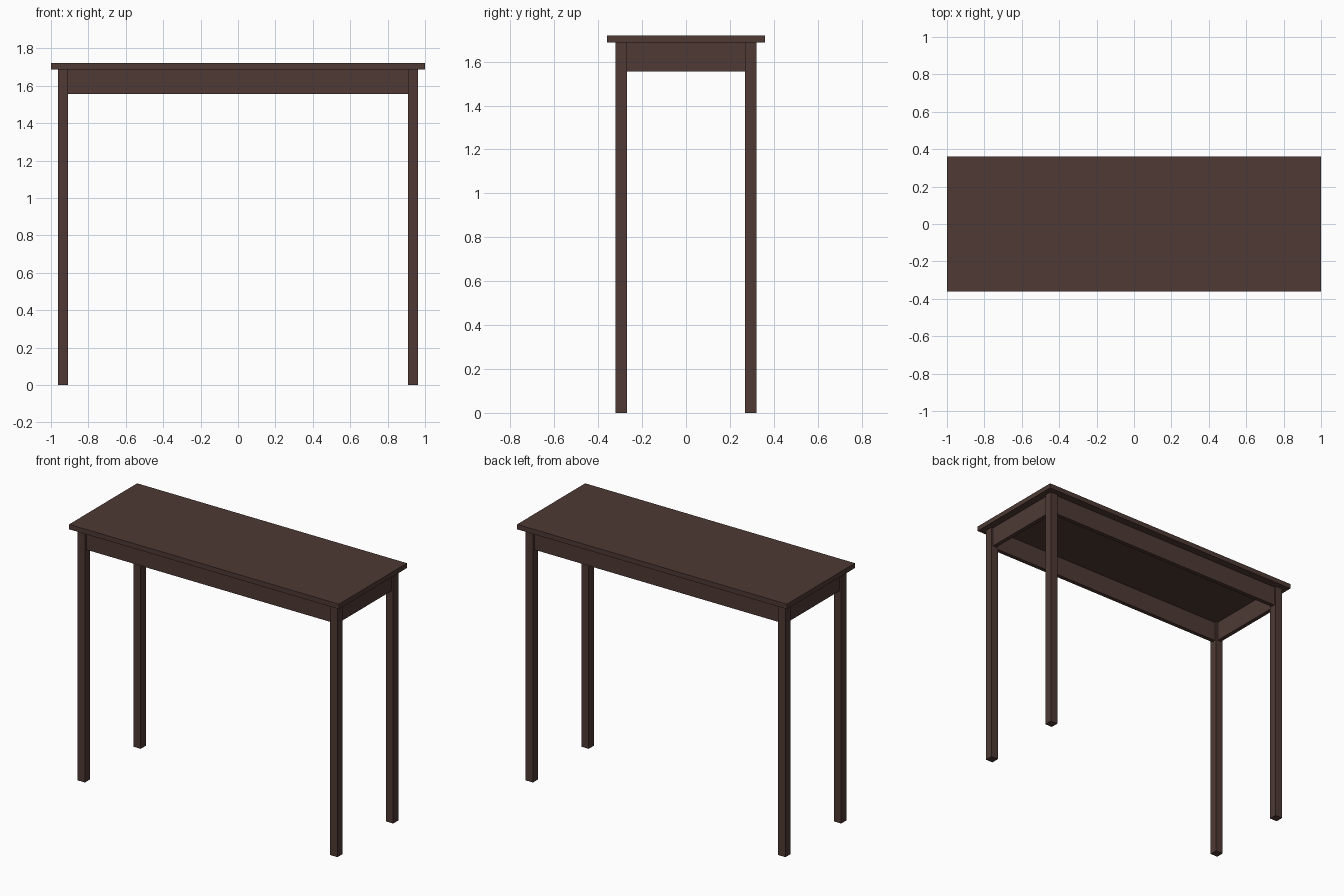
import bpy

if "Cube" in bpy.data.objects:
    bpy.data.objects.remove(bpy.data.objects["Cube"])

# One dark wood colour
wood = bpy.data.materials.new("dark_brown_wood")
wood.diffuse_color = (0.077, 0.042, 0.034, 1.0)
wood.use_nodes = True
wood.node_tree.nodes["Principled BSDF"].inputs["Base Color"].default_value = wood.diffuse_color

HEIGHT = 1.72
TOP_UNDERSIDE = 1.687
APRON_BOTTOM = 1.555
LEG = 0.054          # leg width
LEG_X, LEG_Y = 0.936, 0.295   # leg centres
APRON = 0.027        # apron thickness


def box(name, centre, size):
    bpy.ops.mesh.primitive_cube_add(size=1, location=centre)
    ob = bpy.context.object
    ob.name = name
    ob.scale = size
    bpy.ops.object.transform_apply(location=False, rotation=False, scale=True)
    ob.data.materials.append(wood)
    return ob


# Table top
box("table_top", (0, 0, (HEIGHT + TOP_UNDERSIDE) / 2),
    (2.0, 0.72, HEIGHT - TOP_UNDERSIDE))

# Four square legs
for sx, side in ((-1, "left"), (1, "right")):
    for sy, end in ((-1, "front"), (1, "back")):
        box(f"{end}_{side}_leg", (sx * LEG_X, sy * LEG_Y, TOP_UNDERSIDE / 2),
            (LEG, LEG, TOP_UNDERSIDE))

# Aprons running between the legs, set back from their outer faces
apron_z = (TOP_UNDERSIDE + APRON_BOTTOM) / 2
apron_h = TOP_UNDERSIDE - APRON_BOTTOM
for s, end, side in ((-1, "front", "left"), (1, "back", "right")):
    box(f"{end}_apron", (0, s * LEG_Y, apron_z),
        (2 * LEG_X - LEG, APRON, apron_h))
    box(f"{side}_apron", (s * LEG_X, 0, apron_z),
        (APRON, 2 * LEG_Y - LEG, apron_h))
